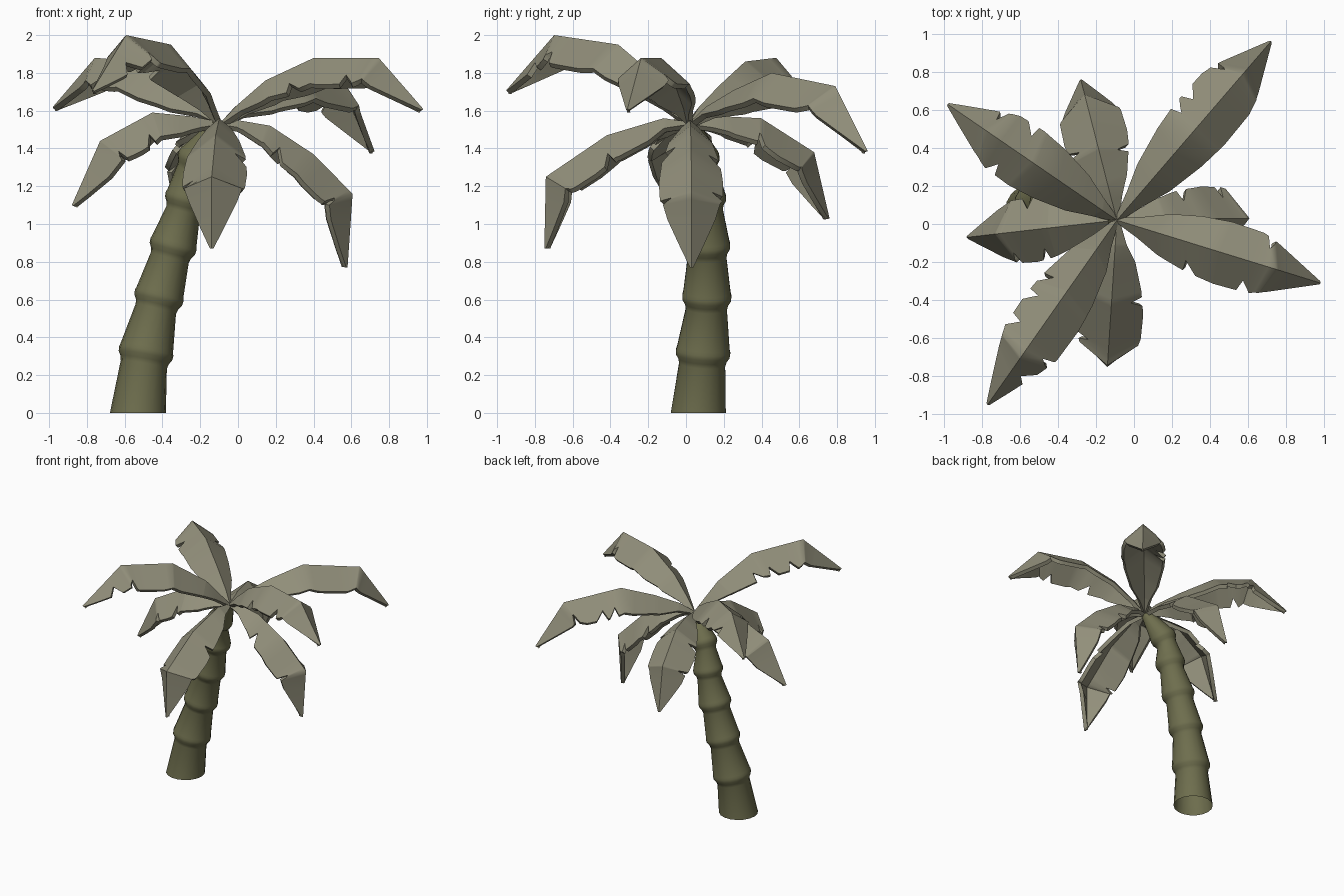
import bpy, math
from mathutils import Vector

if "Cube" in bpy.data.objects:
    bpy.data.objects.remove(bpy.data.objects["Cube"])


def material(name, rgb):
    m = bpy.data.materials.new(name)
    m.diffuse_color = (*rgb, 1)
    m.use_nodes = True
    m.node_tree.nodes["Principled BSDF"].inputs["Base Color"].default_value = m.diffuse_color
    return m


LEAF = material("dusty leaf green", (0.285, 0.274, 0.196))
BARK = material("olive bark", (0.155, 0.155, 0.075))


def make_object(name, verts, faces, mat):
    me = bpy.data.meshes.new(name)
    me.from_pydata([tuple(v) for v in verts], [], faces)
    me.materials.append(mat)
    ob = bpy.data.objects.new(name, me)
    bpy.context.collection.objects.link(ob)
    bpy.ops.object.select_all(action='DESELECT')
    ob.select_set(True)
    bpy.context.view_layer.objects.active = ob
    return ob


def interp(table, t):
    for (t0, v0), (t1, v1) in zip(table, table[1:]):
        if t <= t1:
            return v0 + (v1 - v0) * max(0, t - t0) / (t1 - t0)
    return table[-1][1]


# Trunk: stacked flared segments along a leaning spine (joint centres, radius)
joints = [((-0.53, 0.065, 0.0), 0.148), ((-0.488, 0.09, 0.315), 0.146),
          ((-0.42, 0.11, 0.61), 0.132), ((-0.345, 0.11, 0.88), 0.126),
          ((-0.275, 0.10, 1.13), 0.114), ((-0.225, 0.08, 1.34), 0.10),
          ((-0.10, 0.025, 1.53), 0.04)]
SIDES = 18
rings = []
for i, (p, r) in enumerate(joints):
    p = Vector(p)
    if i == 0:
        rings.append((p, r, Vector((0, 0, 1))))
        continue
    d = (p - Vector(joints[i - 1][0])).normalized()
    if i < len(joints) - 1:
        d = (d + (Vector(joints[i + 1][0]) - p).normalized()).normalized()
        rings += [(p - d * 0.06, r - 0.022, d), (p - d * 0.035, r - 0.016, d),
                  (p - d * 0.012, r - 0.002, d), (p + d * 0.012, r, d),
                  (p + d * 0.03, r - 0.005, d)]
    else:
        rings.append((p, r, d))
verts, faces = [], []
for p, r, d in rings:
    u = Vector((0, 1, 0)).cross(d).normalized()
    v = d.cross(u)
    for k in range(SIDES):
        a = 2 * math.pi * k / SIDES
        verts.append(p + (u * math.cos(a) + v * math.sin(a)) * r)
for i in range(len(rings) - 1):
    for k in range(SIDES):
        a, b = i * SIDES + k, i * SIDES + (k + 1) % SIDES
        faces.append((a, b, b + SIDES, a + SIDES))
faces.append(tuple(range(len(verts) - SIDES, len(verts))))
make_object("trunk", verts, faces, BARK)
bpy.ops.object.shade_smooth_by_angle(angle=math.radians(50))

# Fronds: folded blades with a bent ridge and torn notches
CROWN = Vector((-0.09, 0.02, 1.54))
WIDTH = [(0, 0.02), (0.1, 0.075), (0.2, 0.145), (0.35, 0.2), (0.5, 0.222),
         (0.65, 0.215), (0.8, 0.165), (0.92, 0.075), (1, 0.012)]
FOLD = math.radians(40)


def frond(name, tip, path, left, right):
    flat = Vector((tip[0] - CROWN.x, tip[1] - CROWN.y, 0))
    ridge = [CROWN] + [Vector((CROWN.x + flat.x * s, CROWN.y + flat.y * s, z))
                       for s, z in path + [(1, tip[2])]]
    length = [0]
    for a, b in zip(ridge, ridge[1:]):
        length.append(length[-1] + (b - a).length)
    curve = [(l / length[-1], p) for l, p in zip(length, ridge)]
    side = Vector((flat.y, -flat.x, 0)).normalized()

    def half_width(t, notches):
        w = interp(WIDTH, t)
        for n in notches:
            w -= interp([(0, 0), (n - 0.015, 0), (n, 0.075), (n + 0.045, 0), (1, 0)], t)
        return max(w, 0.012)

    stations = {round(t, 3) for t, _ in WIDTH + curve}
    for n in left + right:
        stations |= {round(n - 0.015, 3), round(n, 3), round(n + 0.045, 3)}
    stations = sorted(stations)
    verts, faces = [], []
    for t in stations:
        c = interp(curve, t)
        tangent = (interp(curve, min(1, t + 0.09)) - interp(curve, max(0, t - 0.09))).normalized()
        down = -side.cross(tangent).normalized()
        wl, wr = half_width(t, left), half_width(t, right)
        sn, cs = math.sin(FOLD), math.cos(FOLD)
        verts += [c + (down * sn - side * cs) * wl, c,
                  c + (down * sn + side * cs) * wr]
    for i in range(len(stations) - 1):
        a = 3 * i
        faces += [(a, a + 1, a + 4, a + 3), (a + 1, a + 2, a + 5, a + 4)]
    ob = make_object(name, verts, faces, LEAF)
    mod = ob.modifiers.new("thickness", 'SOLIDIFY')
    mod.thickness = 0.03
    mod.offset = -1
    bpy.ops.object.modifier_apply(modifier=mod.name)
    bpy.ops.object.shade_smooth_by_angle(angle=math.radians(50))


# name, tip, ridge (fraction outward, height), notches on left and right edges
frond("back_right_frond", (0.72, 0.96, 1.39),
      [(0.09, 1.62), (0.25, 1.71), (0.46, 1.80), (0.82, 1.73)], [0.48, 0.55, 0.72], [])
frond("right_high_frond", (0.98, -0.31, 1.61),
      [(0.08, 1.63), (0.22, 1.76), (0.46, 1.88), (0.78, 1.88)], [0.7], [0.35, 0.62])
frond("right_low_frond", (0.58, 0.03, 0.77),
      [(0.13, 1.55), (0.39, 1.52), (0.73, 1.37), (1.04, 1.16)], [0.35, 0.6], [0.3, 0.66])
frond("front_frond", (-0.14, -0.75, 0.87),
      [(0.18, 1.56), (0.57, 1.47), (0.99, 1.25)], [0.4], [0.62])
frond("front_left_frond", (-0.77, -0.95, 1.71),
      [(0.16, 1.76), (0.39, 1.95), (0.74, 2.0)], [0.68, 0.82], [0.37, 0.48, 0.6])
frond("back_left_frond", (-0.98, 0.63, 1.62),
      [(0.08, 1.62), (0.25, 1.73), (0.48, 1.86), (0.75, 1.88)], [0.6], [0.55, 0.76])
frond("left_frond", (-0.88, -0.07, 1.10),
      [(0.2, 1.57), (0.46, 1.59), (0.81, 1.44)], [0.42, 0.62], [0.5])
frond("back_frond", (-0.28, 0.76, 1.03),
      [(0.24, 1.57), (0.51, 1.56), (0.89, 1.38)], [0.4, 0.68], [0.35])
